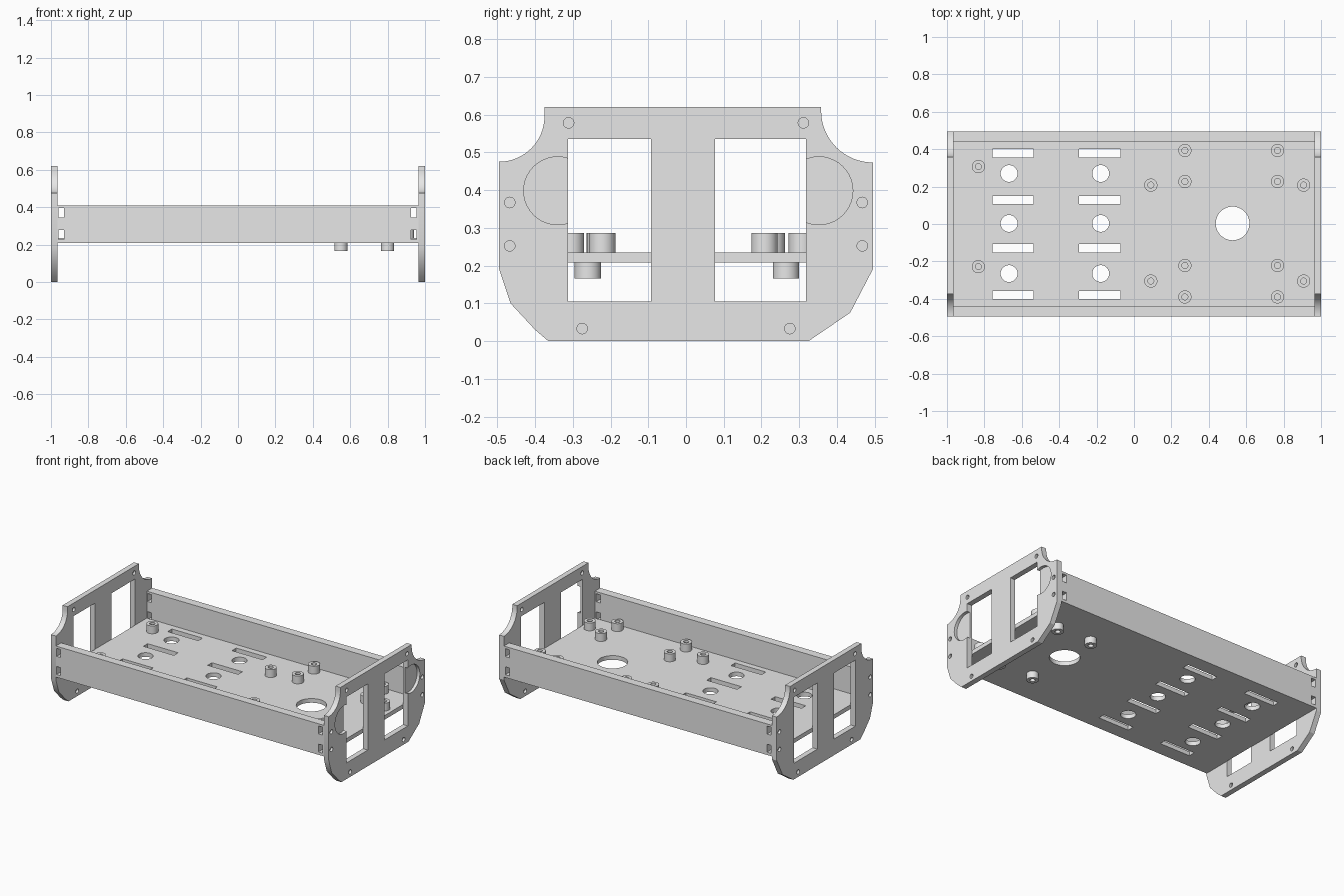
import bpy
import bmesh
from math import sin, cos, pi, radians

if "Cube" in bpy.data.objects:
    bpy.data.objects.remove(bpy.data.objects["Cube"], do_unlink=True)

grey = bpy.data.materials.new("plain_grey")
grey.use_nodes = True
grey.diffuse_color = (0.8, 0.8, 0.8, 1)
grey.node_tree.nodes["Principled BSDF"].inputs["Base Color"].default_value = (0.8, 0.8, 0.8, 1)


def circle(u, v, r, n=40):
    return [(u + r * cos(2 * pi * i / n), v + r * sin(2 * pi * i / n)) for i in range(n)]


def arc(u, v, r, start, end, n=16):
    angles = [radians(start + (end - start) * i / n) for i in range(n + 1)]
    return [(u + r * cos(a), v + r * sin(a)) for a in angles]


def rect(u0, u1, v0, v1):
    return [(u0, v0), (u1, v0), (u1, v1), (u0, v1)]


def prisms(name, shapes):
    """One object from (outline, axis, low, high) prisms."""
    place = {"x": lambda u, v, h: (h, u, v),
             "y": lambda u, v, h: (u, h, v),
             "z": lambda u, v, h: (u, v, h)}
    bm = bmesh.new()
    for outline, axis, low, high in shapes:
        rings = [[bm.verts.new(place[axis](u, v, h)) for u, v in outline] for h in (low, high)]
        bm.faces.new(rings[0])
        bm.faces.new(rings[1])
        n = len(outline)
        for i in range(n):
            j = (i + 1) % n
            bm.faces.new((rings[0][i], rings[0][j], rings[1][j], rings[1][i]))
    bmesh.ops.recalc_face_normals(bm, faces=bm.faces)
    mesh = bpy.data.meshes.new(name)
    bm.to_mesh(mesh)
    bm.free()
    mesh.materials.append(grey)
    obj = bpy.data.objects.new(name, mesh)
    bpy.context.collection.objects.link(obj)
    return obj


def cut(obj, shapes):
    """Subtract prisms from a part and bake the result."""
    cutter = prisms("cutter", shapes)
    cutter.hide_render = True
    mod = obj.modifiers.new("cut", "BOOLEAN")
    mod.operation = "DIFFERENCE"
    mod.solver = "EXACT"
    mod.object = cutter
    bpy.ops.object.select_all(action="DESELECT")
    obj.select_set(True)
    bpy.context.view_layer.objects.active = obj
    bpy.ops.object.modifier_apply(modifier=mod.name)
    bpy.data.objects.remove(cutter, do_unlink=True)


def smooth(obj):
    bpy.ops.object.select_all(action="DESELECT")
    obj.select_set(True)
    bpy.context.view_layer.objects.active = obj
    bpy.ops.object.shade_smooth_by_angle(angle=radians(25))


HALF_Y = 0.495
INNER_X = 0.965
FLOOR_LOW, FLOOR_TOP = 0.208, 0.235

# End plates: scooped upper corners, chamfered lower corners, two windows
outline = [(-0.365, 0), (0.325, 0), (0.435, 0.075), (HALF_Y, 0.19)]
outline += arc(HALF_Y, 0.61, 0.137, -90, -180)
outline += [(0.358, 0.62), (-0.375, 0.62)]
outline += arc(-HALF_Y, 0.595, 0.12, 0, -90)
outline += [(-HALF_Y, 0.19), (-0.465, 0.1), (-0.4, 0.03)]
windows = [rect(-0.313, -0.093, 0.105, 0.535), rect(0.077, 0.318, 0.105, 0.535)]
screw_spots = [(s * y, z) for s in (-1, 1)
               for y, z in ((0.311, 0.578), (0.467, 0.367), (0.467, 0.252), (0.275, 0.033))]

for name, low, high in (("left_end_plate", INNER_X, 1), ("right_end_plate", -1, -INNER_X)):
    plate = prisms(name, [(outline, "x", low, high)])
    holes = [(w, "x", low - 0.1, high + 0.1) for w in windows]
    # screw sockets from both faces
    for y, z in screw_spots:
        socket = circle(y, z, 0.014, 20)
        holes += [(socket, "x", low - 0.1, low + 0.015), (socket, "x", high - 0.015, high + 0.1)]
    cut(plate, holes)
    # round shallow recesses beside the windows
    if low > 0:
        cut(plate, [(circle(y, 0.398, 0.09), "x", high - 0.02, high + 0.1) for y in (-0.34, 0.352)])
    smooth(plate)

# Side walls with nut slots near the ends
for name, low, high in (("front_wall", -HALF_Y, -0.44), ("back_wall", 0.44, HALF_Y)):
    wall = prisms(name, [(rect(-INNER_X, INNER_X, FLOOR_LOW, 0.41), "y", low, high)])
    cut(wall, [(rect(x - 0.015, x + 0.015, z - 0.026, z + 0.026), "y", low - 0.1, high + 0.1)
               for x in (-0.945, 0.94) for z in (0.37, 0.252)])

# Floor with slots, small round holes and one large hole
floor = prisms("floor", [(rect(-INNER_X, INNER_X, -0.44, 0.44), "z", FLOOR_LOW, FLOOR_TOP)])
openings = [circle(0.527, 0.003, 0.09, 48)]
for x in (-0.646, -0.183):
    openings += [rect(x - 0.11, x + 0.11, y - 0.022, y + 0.022) for y in (-0.38, -0.13, 0.128, 0.378)]
for x in (-0.668, -0.178):
    openings += [circle(x, y, 0.045) for y in (-0.265, 0.003, 0.27)]
cut(floor, [(o, "z", 0.1, 0.4) for o in openings])
smooth(floor)


# Hollow standoffs
def standoff(name, x, y, low, high, bore_low, bore_high):
    post = prisms(name, [(circle(x, y, 0.035, 32), "z", low, high)])
    cut(post, [(circle(x, y, 0.016, 20), "z", bore_low, bore_high)])
    smooth(post)


tops = [(-0.832, 0.307), (-0.832, -0.228)]
tops += [(x, y) for x in (0.09, 0.907) for y in (0.208, -0.305)]
tops += [(x, y) for x in (0.272, 0.767) for y in (0.393, 0.227, -0.222, -0.39)]
for x, y in tops:
    standoff("upper_standoff", x, y, FLOOR_TOP - 0.004, 0.286, FLOOR_TOP, 0.4)
for x in (0.55, 0.8):
    for y in (-0.26, 0.265):
        standoff("lower_standoff", x, y, 0.165, FLOOR_LOW + 0.004, 0.1, FLOOR_LOW)
